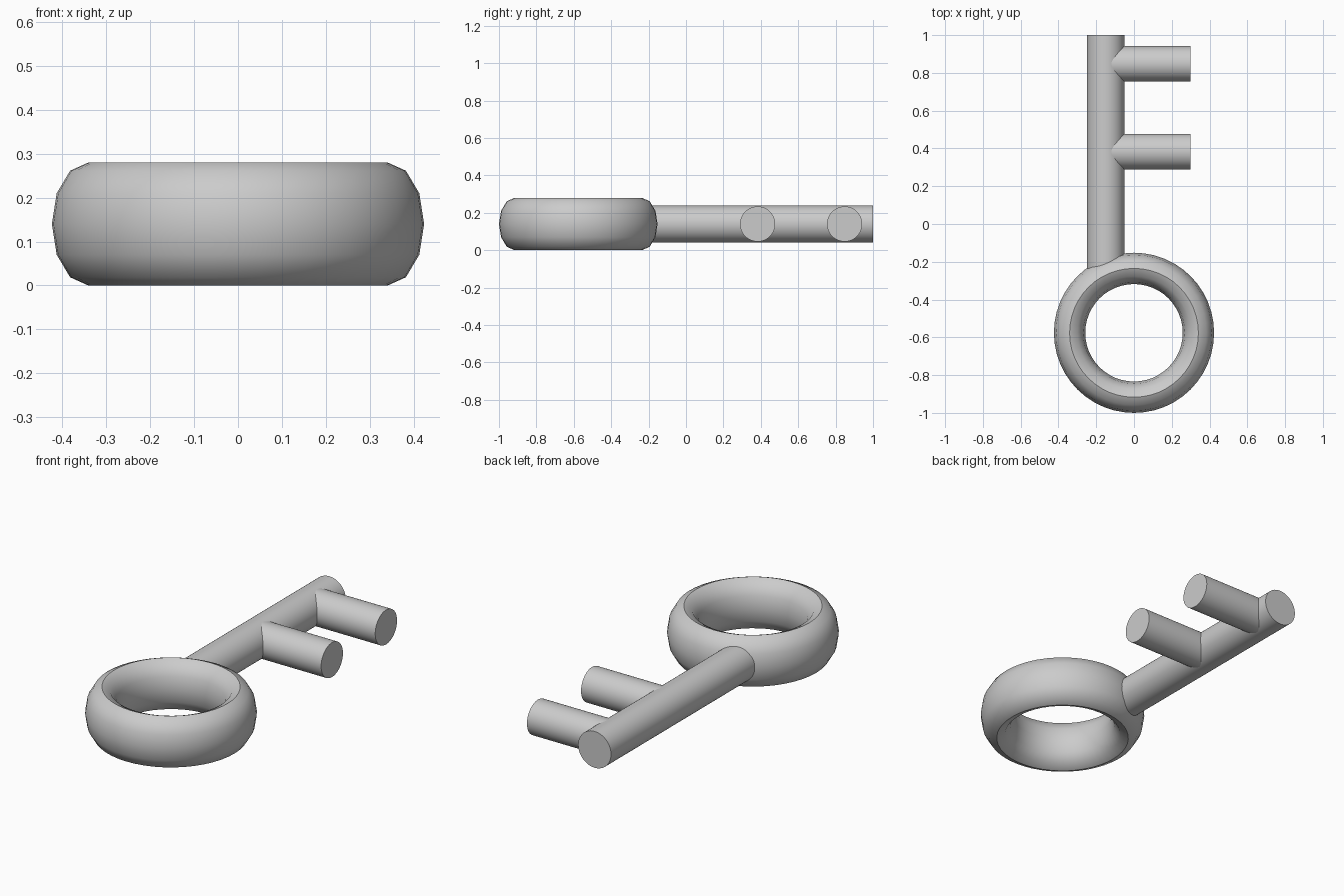
import bpy
from math import radians
from mathutils import Vector

if "Cube" in bpy.data.objects:
    bpy.data.objects.remove(bpy.data.objects["Cube"])

MID_Z = 0.14


def finish(obj, name):
    obj.name = name
    bpy.ops.object.shade_smooth_by_angle(angle=radians(40))
    return obj


def rod(name, start, end, radius):
    """Round capped bar between two points."""
    a, b = Vector(start), Vector(end)
    bpy.ops.mesh.primitive_cylinder_add(
        vertices=48, radius=radius, depth=(b - a).length,
        end_fill_type='TRIFAN', location=(a + b) / 2,
        rotation=(b - a).to_track_quat('Z', 'Y').to_euler())
    return finish(bpy.context.object, name)


# Handle ring: torus stretched in height
bpy.ops.mesh.primitive_torus_add(
    major_segments=48, minor_segments=12,
    major_radius=0.341, minor_radius=0.083,
    location=(0, -0.576, MID_Z))
ring = bpy.context.object
ring.scale.z = 0.14 / 0.083
bpy.ops.object.transform_apply(location=False, rotation=False, scale=True)
finish(ring, "handle_ring")

# Shaft, offset to the left and buried in the ring
rod("shaft", (-0.15, -0.28, MID_Z), (-0.15, 1.0, MID_Z), 0.099)

# Two teeth pointing right
for i, y in enumerate((0.383, 0.848)):
    rod(f"tooth_{i + 1}", (-0.15, y, MID_Z), (0.298, y, MID_Z), 0.094)
